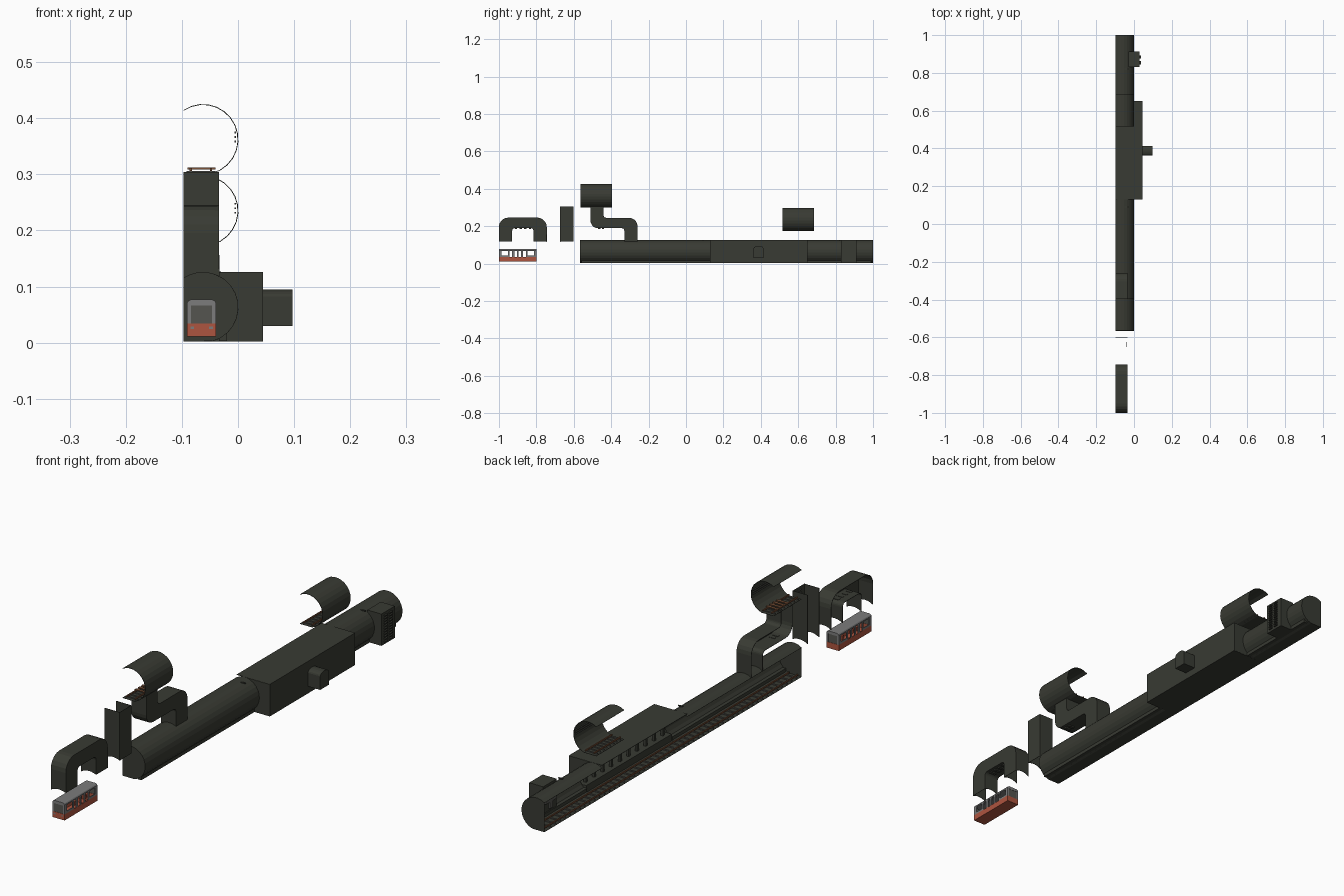
import bpy, bmesh, math
from mathutils import Vector

if "Cube" in bpy.data.objects:
    bpy.data.objects.remove(bpy.data.objects["Cube"])

XL, CX, R, ZB = -0.097, -0.0625, 0.0625, 0.003   # cut plane, tunnel axis, radius, floor


def mat(name, c):
    m = bpy.data.materials.new(name)
    m.diffuse_color = (*c, 1)
    m.use_nodes = True
    m.node_tree.nodes["Principled BSDF"].inputs["Base Color"].default_value = m.diffuse_color
    return m


DARK = mat("dark_concrete", (0.040, 0.043, 0.033))
RUST = mat("rust", (0.20, 0.085, 0.04))
STEEL = mat("steel", (0.09, 0.09, 0.08))
RED = mat("train_red", (0.42, 0.09, 0.05))
GREY = mat("train_grey", (0.20, 0.20, 0.20))


def make(name, verts, faces, m, thick=0):
    me = bpy.data.meshes.new(name)
    me.from_pydata([tuple(v) for v in verts], [], faces)
    bm = bmesh.new()
    bm.from_mesh(me)
    bmesh.ops.remove_doubles(bm, verts=bm.verts, dist=1e-5)
    bmesh.ops.recalc_face_normals(bm, faces=bm.faces)
    bm.to_mesh(me)
    bm.free()
    me.materials.append(m)
    ob = bpy.data.objects.new(name, me)
    bpy.context.collection.objects.link(ob)
    if thick:
        s = ob.modifiers.new("thickness", 'SOLIDIFY')
        s.thickness, s.offset = thick, 0
    return ob


def boxes(name, spans, m):
    """One object from many boxes given as (x0, x1, y0, y1, z0, z1)."""
    v, f = [], []
    for x0, x1, y0, y1, z0, z1 in spans:
        b = len(v)
        v += [(x, y, z) for x in (x0, x1) for y in (y0, y1) for z in (z0, z1)]
        f += [[b + i for i in q] for q in ((0, 1, 3, 2), (4, 6, 7, 5), (0, 4, 5, 1),
                                          (2, 3, 7, 6), (0, 2, 6, 4), (1, 5, 7, 3))]
    bm_ob = bpy.data.meshes.new(name)
    bm_ob.from_pydata(v, [], f)
    bm_ob.materials.append(m)
    ob = bpy.data.objects.new(name, bm_ob)
    bpy.context.collection.objects.link(ob)
    return ob


def arc(z0, n=14):
    """Half tunnel section in x, z from the cut edge over the crown to the floor."""
    a0, a1 = math.radians(123.5), math.radians(-75)
    return [(CX + R * math.cos(a0 + (a1 - a0) * i / n),
             z0 + 0.06 + R * math.sin(a0 + (a1 - a0) * i / n)) for i in range(n + 1)]


def tunnel(name, y0, y1, z0, caps=()):
    p = arc(z0)
    p += [(p[-1][0], z0), (XL, z0)]
    n = len(p)
    v = [(x, y, z) for y in (y0, y1) for x, z in p]
    f = [(i, i + 1, n + i + 1, n + i) for i in range(n - 1)]
    f += [list(range(n)) if c == 0 else list(range(n, 2 * n)) for c in caps]
    return make(name, v, f, DARK, 0.0015)


def prism_y(name, prof, y0, y1, m):
    n = len(prof)
    v = [(x, y, z) for y in (y0, y1) for x, z in prof]
    f = [(i, (i + 1) % n, n + (i + 1) % n, n + i) for i in range(n)]
    return make(name, v, f + [list(range(n)), list(range(n, 2 * n))], m)


def fillet(pts, n=5):
    """Round the corners of a (y, z, radius) outline."""
    out = []
    for i, (y, z, r) in enumerate(pts):
        c = Vector((y, z))
        if not r:
            out.append(c)
            continue
        a = (Vector(pts[i - 1][:2]) - c).normalized() * r
        b = (Vector(pts[(i + 1) % len(pts)][:2]) - c).normalized() * r
        o = c + a + b
        out += [o - b * math.cos(t) - a * math.sin(t)
                for t in [math.pi / 2 * k / n for k in range(n + 1)]]
    return out


def duct(name, pts, x1=-0.034, saddle=0.125, n=6):
    """Passage with one side wall, open at -x; level ends sit on the tunnel crown."""
    p = fillet(pts)
    ends = {pts[0][1], max(q[1] for q in pts)} if name != "arched_passage" else {pts[0][1]}
    v = []
    for k in range(n + 1):
        x = XL + (x1 - XL) * k / n
        drop = R - math.sqrt(R * R - (x - CX) ** 2)
        v += [(x, q.x, q.y - (drop if abs(q.y - saddle) < 1e-4 else 0)) for q in p]
    m, f = len(p), []
    for i in range(m):
        j = (i + 1) % m
        if abs(p[i].y - p[j].y) < 1e-4 and any(abs(p[i].y - e) < 1e-4 for e in ends):
            continue
        f += [(k * m + i, k * m + j, (k + 1) * m + j, (k + 1) * m + i) for k in range(n)]
    f.append([n * m + i for i in range(m)])
    return make(name, v, f, DARK, 0.0015)


def track(name, y0, y1, z, step=0.03):
    boxes(name + "_rails", [(x - .002, x + .002, y0, y1, z + .004, z + .009)
                            for x in (-0.084, -0.048)], RUST)
    k = int((y1 - y0) / step)
    boxes(name + "_sleepers", [(-.092, -.04, y0 + step * (i + .4), y0 + step * (i + .6), z + .001, z + .004)
                               for i in range(k)], STEEL)
    # wall cables with brackets
    boxes(name + "_cables", [(-.006, -.0035, y0, y1, z + h, z + h + .003) for h in (.055, .063, .071)]
          if not name.startswith("main") else
          [(-.006, -.0035, a, b, z + h, z + h + .003) for a, b in ((y0, .13), (.65, y1))
           for h in (.055, .063, .071)], STEEL)


# main tunnel on both sides of the station
tunnel("south_tunnel", -0.565, 0.13, ZB, (0,))
tunnel("north_tunnel", 0.65, 1.0, ZB, (1,))
track("main_track", -0.56, 0.995, ZB)
boxes("tunnel_walkway", [(-.034, -.02, a, b, ZB, ZB + .018) for a, b in ((-.56, .13), (.65, .99))], DARK)

# raised tunnel rings
tunnel("upper_ring", -0.565, -0.395, 0.302)
track("upper_track", -0.56, -0.40, 0.302, 0.02)
tunnel("middle_ring", 0.515, 0.685, 0.175)
track("middle_track", 0.52, 0.68, 0.175, 0.02)

# station hall: floor, side wall, roof and end walls around the tunnel mouth
SX, ZT, Y0, Y1 = 0.044, 0.1255, 0.13, 0.65
make("station_shell", [(x, y, z) for y in (Y0, Y1) for x, z in
                       ((XL, ZB), (SX, ZB), (SX, ZT), (XL, ZT))],
     [(0, 1, 5, 4), (1, 2, 6, 5), (2, 3, 7, 6)], DARK, 0.0015)
side = [q for q in arc(ZB) if q[0] > CX]
for label, y in (("south", Y0), ("north", Y1)):
    ring = side + [(SX, ZB), (SX, ZT), (side[0][0], ZT)]
    make("station_%s_wall" % label, [(x, y, z) for x, z in ring], [list(range(len(ring)))], DARK, 0.0015)
boxes("station_platform", [(-.03, SX, Y0, Y1, ZB, .03)], DARK)
boxes("station_columns", [(-.014, -.004, y - .005, y + .005, .03, ZT)
                          for y in [Y0 + .052 * (i + .5) for i in range(10)]], DARK)
boxes("platform_benches", [(.028, .04, y - .02, y + .02, .036, .039) for y in (.22, .31, .47, .56)], RUST)

# arched side exit
ay, aw = 0.388, 0.026
arch = [(ay - aw, .03), (ay + aw, .03)] + \
       [(ay + aw * math.cos(t), .082 + .013 * math.sin(t)) for t in [math.pi * i / 8 for i in range(9)]]
n = len(arch)
make("side_exit", [(x, y, z) for x in (SX, .097) for y, z in arch],
     [(i, (i + 1) % n, n + (i + 1) % n, n + i) for i in range(n)] + [list(range(n, 2 * n))], DARK)

# vent chamber with louvres and the fan in the north tunnel
boxes("vent_chamber", [(-.03, .03, .83, .912, ZB, .1255)], DARK)
boxes("vent_louvres", [(.03, .036, y, y + .018, z, z + .004)
                       for y in (.845, .875) for z in [.012 + .01 * i for i in range(11)]], DARK)
boxes("vent_fan_blades", [(-.036, -.03, .862, .88, .03, .095), (-.036, -.03, .838, .904, .055, .07)], STEEL)
boxes("tunnel_joint_bands", [(-.05, -.03, y - .003, y + .003, .124, .127) for y in (.09, .82)], DARK)

# passages and shaft
duct("arched_passage", [(-1, .125, 0), (-1, .245, .05), (-.745, .245, .05), (-.745, .125, 0),
                        (-.815, .125, 0), (-.815, .19, .015), (-.93, .19, .015), (-.93, .125, 0)])
duct("stepped_passage", [(-.26, .125, 0), (-.329, .125, 0), (-.329, .19, .015), (-.51, .19, .04),
                         (-.51, .304, 0), (-.442, .304, 0), (-.442, .244, .015), (-.26, .244, .045)])
duct("vertical_shaft", [(-.672, .125, 0), (-.672, .304, 0), (-.602, .304, 0), (-.602, .125, 0)])
boxes("passage_hangers", [(-.07, -.045, y, y + .012, .184, .192)
                          for y in (-.915, -.89, -.865, -.84, -.47, -.45)], DARK)
boxes("shaft_ladder", [(-.04, -.037, -.65, -.625, .135 + .012 * i, .138 + .012 * i)
                       for i in range(14)], STEEL)
boxes("passage_planks", [(-.09, -.04, -.50 + .02 * i, -.49 + .02 * i, .309, .312) for i in range(4)], RUST)

# train: open shell with red base, grey pillars and roof
TX0, TX1, TY0, TY1 = -0.091, -0.039, -1.0, -0.8
W = 0.003
boxes("train_floor", [(TX0, TX1, TY0, TY1, .011, .015)], RED)
boxes("train_lower_walls", [(TX0, TX0 + W, TY0, TY1, .015, .034), (TX1 - W, TX1, TY0, TY1, .015, .034),
                            (TX0, TX1, TY0, TY0 + W, .015, .034), (TX0, TX1, TY1 - W, TY1, .015, .034)], RED)
pillars = []
for x in (TX0, TX1 - W):
    for y, w in ((-1, .014), (-.952, .008), (-.93, .012), (-.904, .008), (-.882, .010), (-.856, .008), (-.814, .014)):
        pillars.append((x, x + W, y, y + w, .034, .068))
    pillars += [(x, x + W, -.986, -.952, .034, .042), (x, x + W, -.848, -.814, .034, .042)]
for y in (TY0, TY1 - W):
    pillars += [(x, x + .007, y, y + W, .034, .068) for x in (TX0, TX1 - .007)]
boxes("train_pillars", pillars, GREY)
prism_y("train_roof", [(TX0, .066), (TX0, .071), (TX0 + .003, .075), (TX0 + .008, .077),
                       (TX1 - .008, .077), (TX1 - .003, .075), (TX1, .071), (TX1, .066)], TY0, TY1, GREY)
boxes("train_windscreens", [(TX0 + .007, TX1 - .007, y, y + .001, .034, .066)
                            for y in (TY0 + .001, TY1 - .002)], STEEL)
boxes("train_lamps", [(x, x + .007, TY0 - .0005, TY0 + .001, .024, .029) for x in (-.085, -.052)], GREY)
boxes("train_seats", [(x, x + .01, y, y + .012, .015, .03) for x in (TX0 + .004, TX1 - .014)
                      for y in (-.975, -.945, -.885, -.855, -.825)], RED)
